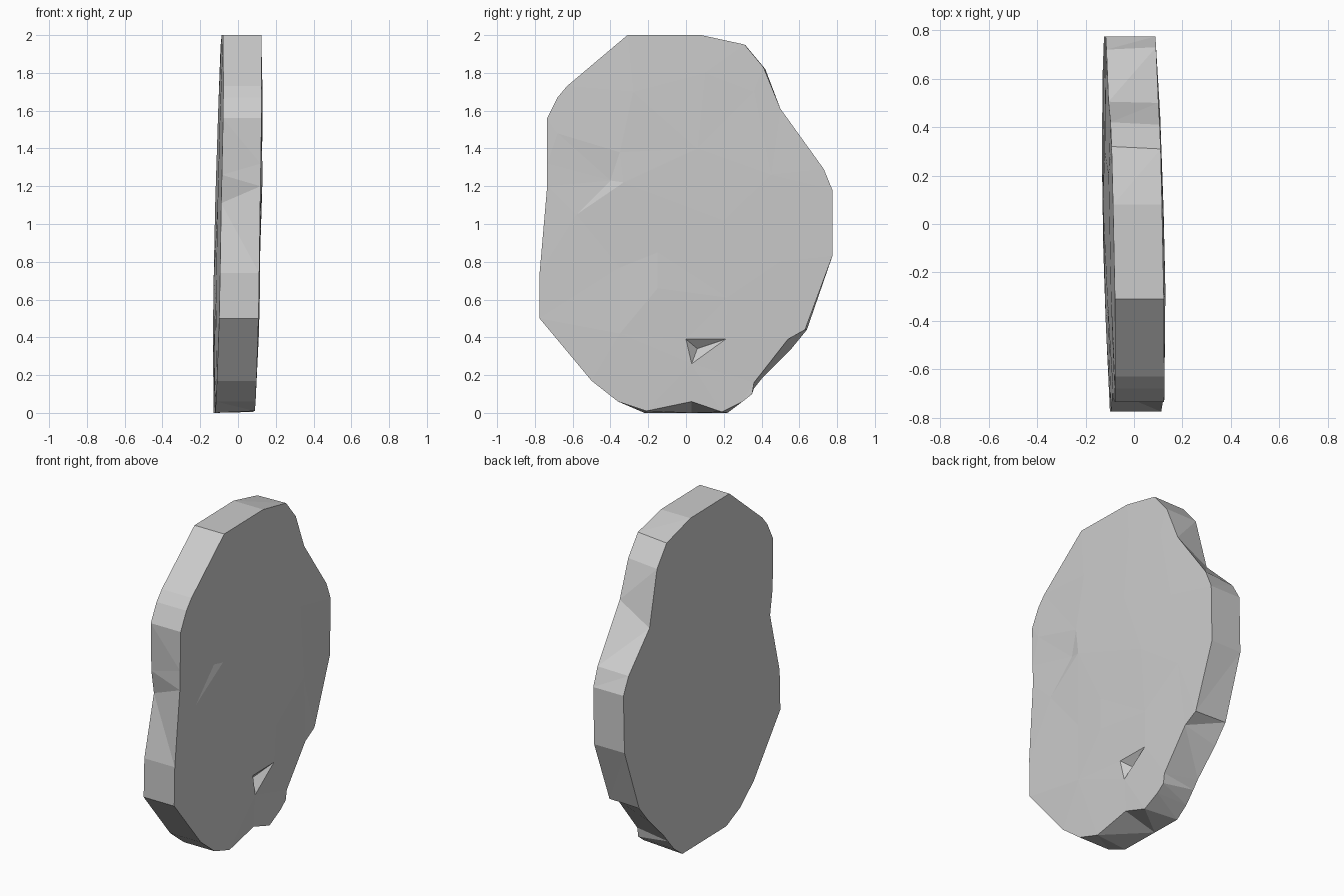
import bpy, bmesh
from mathutils import Vector
from mathutils.geometry import delaunay_2d_cdt

if "Cube" in bpy.data.objects:
    bpy.data.objects.remove(bpy.data.objects["Cube"])

# Outline of the slab's +x face as (y, z), clockwise from the top left
FRONT = [(-.31, 2), (.08, 2), (.31, 1.95), (.41, 1.83), (.50, 1.61), (.73, 1.29),
         (.775, 1.18), (.775, .83), (.63, .44), (.54, .39), (.36, .16), (.35, .10),
         (.30, .06), (.19, .005), (.03, .06), (-.21, .01), (-.36, .06), (-.50, .17),
         (-.775, .50), (-.775, .74), (-.735, 1.20), (-.735, 1.32), (-.735, 1.56),
         (-.68, 1.67), (-.63, 1.73)]

# Places where the -x face's outline differs
BACK_CHANGES = {2: (.32, 1.94), 3: (.42, 1.82), 4: (.505, 1.49), 5: (.72, 1.28),
                8: (.64, .44), 9: (.55, .33), 10: (.40, .18), 11: (.36, .13),
                13: (.22, 0), 14: (.03, 0), 15: (-.22, 0), 20: (-.69, 1.11),
                21: (-.72, 1.26)}
BACK = [BACK_CHANGES.get(i, p) for i, p in enumerate(FRONT)]

# Uneven surface points (y, z, height above the tilted face plane)
FRONT_BUMPS = [
    (0, .39, .010), (.06, .34, -.035), (.21, .39, .010), (.03, .26, .008),
    (-.58, 1.05, .006), (-.40, 1.23, .004), (-.33, 1.22, .018), (-.35, 1.38, .014),
    (-.68, 1.48, .004), (-.15, .85, .016), (-.35, .77, .008), (-.15, .66, .018),
    (.22, .61, .014), (.20, 1.02, .018), (.45, 1.26, .012), (.06, 1.40, .016),
    (.10, 1.80, .008), (.36, 1.70, .004), (-.28, 1.70, .012), (-.35, .42, .012),
    (.50, .80, .010)]
BACK_BUMPS = [(-.3, 1.6, .008), (.2, 1.6, .008), (-.35, 1.1, .012), (.3, 1.1, .012),
              (-.4, .6, .012), (.1, .7, .016), (.3, .4, .010), (-.1, .3, .010)]


def front_x(y, z):
    return .085 + .016 * z - .02 * y


def back_x(y, z):
    return -.125 + .02 * z - .02 * y


def add_face(bm, outline, bumps, plane, side):
    """Triangulate one broad face and return its outline vertices."""
    pts = [(y, z, 0) for y, z in outline] + bumps
    n = len(outline)
    edges = [(i, (i + 1) % n) for i in range(n)]
    co, _, faces, orig, _, _ = delaunay_2d_cdt(
        [Vector(p[:2]) for p in pts], edges, [], 1, 1e-5)
    verts, rim = [], {}
    for c, o in zip(co, orig):
        h = pts[o[0]][2] if o else 0
        v = bm.verts.new((plane(c.x, c.y) + side * h, c.x, c.y))
        verts.append(v)
        for i in o:
            rim[i] = v
    for f in faces:
        bm.faces.new([verts[i] for i in f])
    return [rim[i] for i in range(n)]


# Stone slab: two chipped faces joined by an irregular rim
bm = bmesh.new()
a = add_face(bm, FRONT, FRONT_BUMPS, front_x, 1)
b = add_face(bm, BACK, BACK_BUMPS, back_x, -1)
for i in range(len(a)):
    j = (i + 1) % len(a)
    bm.faces.new((a[i], a[j], b[j], b[i]))
bmesh.ops.triangulate(bm, faces=[f for f in bm.faces if len(f.verts) > 3])
bmesh.ops.recalc_face_normals(bm, faces=bm.faces)
mesh = bpy.data.meshes.new("stone_slab")
bm.to_mesh(mesh)
bm.free()
slab = bpy.data.objects.new("stone_slab", mesh)
bpy.context.collection.objects.link(slab)
